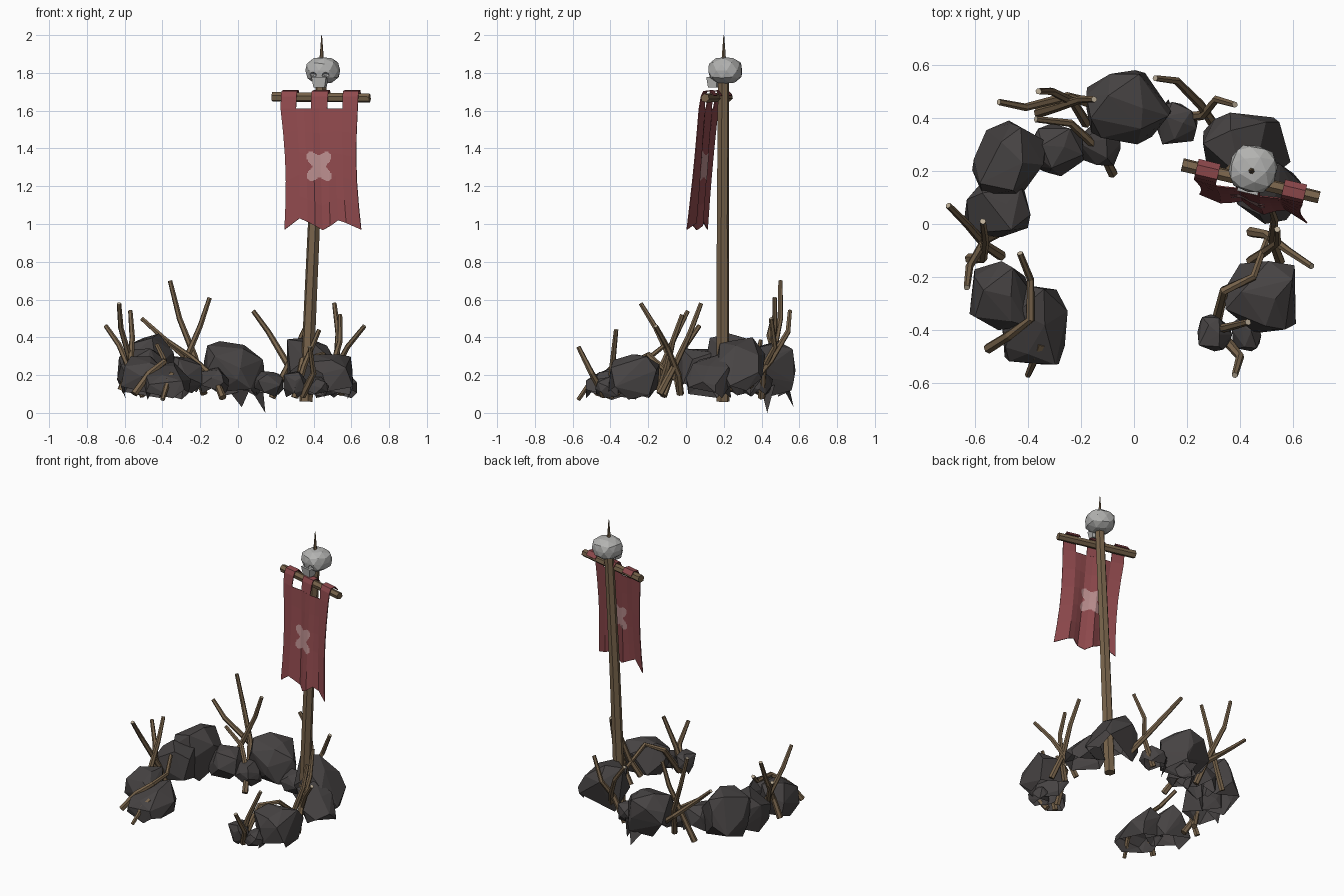
import bpy, bmesh, math, random
from mathutils import Vector, Matrix

if "Cube" in bpy.data.objects:
    bpy.data.objects.remove(bpy.data.objects["Cube"])

random.seed(11)


def mat(name, c):
    m = bpy.data.materials.new(name)
    m.diffuse_color = (*c, 1)
    m.use_nodes = True
    m.node_tree.nodes["Principled BSDF"].inputs["Base Color"].default_value = m.diffuse_color
    return m


ROCK = mat("dark rock", (0.062, 0.056, 0.056))
WOOD = mat("brown wood", (0.185, 0.125, 0.070))
CUT = mat("pale cut wood", (0.50, 0.42, 0.31))
RED = mat("red cloth", (0.275, 0.067, 0.074))
PINK = mat("faded pink emblem", (0.49, 0.27, 0.27))
BONE = mat("grey bone", (0.45, 0.45, 0.44))


def finish(bm, name, *mats):
    bmesh.ops.recalc_face_normals(bm, faces=bm.faces)
    me = bpy.data.meshes.new(name)
    bm.to_mesh(me)
    bm.free()
    ob = bpy.data.objects.new(name, me)
    for m in mats:
        me.materials.append(m)
    bpy.context.collection.objects.link(ob)
    return ob


def tube(name, pts, r0, r1, sides=6, tip=WOOD):
    """Faceted stick along a polyline, tapering from r0 to r1."""
    bm = bmesh.new()
    pts = [Vector(p) for p in pts]
    n = len(pts) - 1
    side = None
    rings = []
    for i, p in enumerate(pts):
        d = (pts[min(i + 1, n)] - pts[max(i - 1, 0)]).normalized()
        if side is None:
            side = d.orthogonal()
        side = (side - d * side.dot(d)).normalized()
        up = d.cross(side)
        r = r0 + (r1 - r0) * i / n
        rings.append([bm.verts.new(p + r * (side * math.cos(a) + up * math.sin(a)))
                      for a in (2 * math.pi * k / sides for k in range(sides))])
    for a, b in zip(rings, rings[1:]):
        for k in range(sides):
            j = (k + 1) % sides
            bm.faces.new((a[k], a[j], b[j], b[k]))
    bm.faces.new(rings[0])
    bm.faces.new(rings[-1]).material_index = 1
    return finish(bm, name, WOOD, tip)


def rock(name, x0, x1, y0, y1, z0, z1, sx=0.0, sy=0.0, n=20):
    """Angular boulder with an open underside; sx and sy tilt its top."""
    lo, hi = Vector((x0, y0, z0)), Vector((x1, y1, z1))
    pts = []
    for k in range(n):
        h = 1 - 2 * (k + 0.5) / n
        a = k * 2.39996 + random.uniform(-0.5, 0.5)
        w = math.sqrt(1 - h * h)
        v = Vector((w * math.cos(a), w * math.sin(a), h))
        v /= sum(abs(c) ** 3.5 for c in v) ** (1 / 3.5)
        v *= random.uniform(0.84, 1.0)
        v.z = (v.z + 1) * (1 + sx * v.x + sy * v.y)
        pts.append(v)
    mn = [min(p[i] for p in pts) for i in range(3)]
    mx = [max(p[i] for p in pts) for i in range(3)]
    bm = bmesh.new()
    for p in pts:
        bm.verts.new([lo[i] + (hi[i] - lo[i]) * (p[i] - mn[i]) / (mx[i] - mn[i]) for i in range(3)])
    bmesh.ops.convex_hull(bm, input=bm.verts)
    bmesh.ops.recalc_face_normals(bm, faces=bm.faces)
    bm.normal_update()
    bmesh.ops.delete(bm, geom=[f for f in bm.faces if f.normal.z < -0.6], context='FACES')
    bmesh.ops.delete(bm, geom=[v for v in bm.verts if not v.link_faces], context='VERTS')
    return finish(bm, name, ROCK)


# Horseshoe of boulders: bounds, then tilt of the top
boxes = [
    (0.34, 0.61, -0.41, -0.14, 0.07, 0.31, 0, 0.1), (0.24, 0.37, -0.48, -0.34, 0.08, 0.22),
    (0.37, 0.48, -0.48, -0.35, 0.08, 0.19), (0.26, 0.59, 0.16, 0.42, 0.08, 0.40, -0.3, 0),
    (0.38, 0.63, 0.00, 0.24, 0.07, 0.31, -0.35, 0.1), (0.08, 0.24, 0.30, 0.46, 0.08, 0.22),
    (-0.21, -0.05, 0.22, 0.40, 0.09, 0.24), (-0.39, -0.19, 0.18, 0.38, 0.10, 0.30),
    (-0.61, -0.33, 0.10, 0.39, 0.08, 0.42), (-0.64, -0.39, -0.05, 0.19, 0.08, 0.34)]
for i, b in enumerate(boxes):
    rock(f"boulder_{i + 1}", *b)
rock("front_left_boulder", -0.62, -0.38, -0.40, -0.14, 0.07, 0.30, 0, 0.1)
rock("front_left_low_boulder", -0.50, -0.25, -0.53, -0.23, 0.05, 0.27, 0, 0.25)
rock("back_boulder", -0.18, 0.14, 0.30, 0.58, 0.08, 0.38, -0.12, 0, 24)

# Thin shards hanging under the back boulder
bm = bmesh.new()
for tri in (((0.07, 0.40, 0.12), (0.13, 0.47, 0.15), (0.145, 0.43, 0.0)),
            ((-0.05, 0.55, 0.12), (0.06, 0.52, 0.12), (0.02, 0.57, 0.03))):
    bm.faces.new([bm.verts.new(p) for p in tri])
finish(bm, "back_boulder_shards", ROCK)

# Clusters of dry branches, each listed from root to tip
back_left = [
    [(-0.18, 0.38, 0.10), (-0.23, 0.46, 0.30), (-0.31, 0.50, 0.50), (-0.36, 0.50, 0.70)],
    [(-0.36, 0.42, 0.10), (-0.29, 0.44, 0.25), (-0.20, 0.47, 0.46), (-0.15, 0.47, 0.61)],
    [(-0.14, 0.45, 0.18), (-0.25, 0.48, 0.27), (-0.41, 0.44, 0.41), (-0.51, 0.46, 0.50)],
    [(-0.08, 0.19, 0.08), (-0.12, 0.27, 0.18), (-0.24, 0.38, 0.29), (-0.37, 0.395, 0.38)]]
back_right = [
    [(0.33, 0.33, 0.14), (0.25, 0.45, 0.28), (0.16, 0.54, 0.43), (0.08, 0.55, 0.54)],
    [(0.18, 0.40, 0.08), (0.26, 0.41, 0.24), (0.31, 0.47, 0.35), (0.38, 0.45, 0.50)]]
left = [
    [(-0.50, -0.12, 0.09), (-0.56, -0.08, 0.20), (-0.63, 0.0, 0.36), (-0.70, 0.07, 0.46)],
    [(-0.51, -0.03, 0.10), (-0.56, -0.06, 0.24), (-0.62, -0.16, 0.45), (-0.63, -0.24, 0.58)],
    [(-0.62, -0.13, 0.12), (-0.57, -0.13, 0.24), (-0.56, -0.06, 0.40), (-0.57, 0.01, 0.54)]]
right = [
    [(0.44, -0.03, 0.10), (0.50, -0.04, 0.20), (0.58, -0.10, 0.35), (0.67, -0.16, 0.46)],
    [(0.55, -0.14, 0.10), (0.52, -0.06, 0.25), (0.53, 0.02, 0.42), (0.51, 0.08, 0.58)],
    [(0.44, -0.14, 0.12), (0.50, -0.10, 0.24), (0.54, -0.07, 0.38), (0.54, -0.02, 0.52)]]
front = [
    [(0.34, -0.43, 0.09), (0.40, -0.50, 0.21), (0.38, -0.57, 0.35)],
    [(0.30, -0.40, 0.08), (0.35, -0.39, 0.25), (0.43, -0.37, 0.44)],
    [(0.31, -0.37, 0.10), (0.34, -0.25, 0.28), (0.45, -0.20, 0.31), (0.50, -0.06, 0.18)],
    [(-0.55, -0.47, 0.10), (-0.47, -0.42, 0.21), (-0.39, -0.36, 0.27), (-0.39, -0.21, 0.28), (-0.43, -0.11, 0.36)],
    [(-0.35, -0.45, 0.20), (-0.37, -0.50, 0.17), (-0.40, -0.57, 0.07)]]
for label, group in (("back_left", back_left), ("back_right", back_right),
                     ("left", left), ("right", right), ("front", front)):
    for i, path in enumerate(group):
        tube(f"{label}_branch_{i + 1}", path, 0.020, 0.012, tip=CUT)

# Leaning pole with sharpened top
tube("pole", [(0.36, 0.195, 0.06), (0.402, 0.195, 1.0), (0.442, 0.198, 1.75)], 0.036, 0.030)
tube("pole_spike", [(0.443, 0.2, 1.74), (0.443, 0.2, 1.86), (0.443, 0.2, 2.0)], 0.024, 0.002)

# Banner frame: local x runs along the crossbar, local -y faces the viewer
TURN = Matrix.Rotation(math.radians(-13.4), 4, 'Z')
BAR = Matrix.Translation((0.44, 0.162, 1.67)) @ TURN
tube("crossbar", [BAR @ Vector((-0.265, 0, 0.003)), BAR @ Vector((0.265, 0, -0.003))], 0.026, 0.024)

COLS = [-0.21, -0.125, -0.085, -0.045, 0, 0.045, 0.085, 0.125, 0.21]
FOLD = [0.0, 0.020, 0.006, -0.012, 0.008, 0.020, 0.0, -0.016, 0.012]
HEM = [0.97, 1.03, 1.012, 0.99, 0.968, 0.99, 1.02, 1.005, 0.97]
TOP = 1.61


def cloth(u, z, off=0.0):
    """Point on the hanging folded cloth, in world space."""
    t = (TOP - z) / 0.64
    k = max(i for i in range(8) if COLS[i] <= u + 1e-6)
    f = (u - COLS[k]) / (COLS[k + 1] - COLS[k])
    fold = FOLD[k] + f * (FOLD[k + 1] - FOLD[k])
    d = 0.042 + 0.05 * t + fold * (0.3 + 0.7 * t) + off
    x = u * (1 - 0.08 * math.sin(min(t, 1) * math.pi)) + 0.033 * t
    return BAR @ Vector((x, -d, z - 1.67))


# Banner sheet with ragged hem
bm = bmesh.new()
ROWS = 5
grid = [[bm.verts.new(cloth(u, TOP + (h - TOP) * r / ROWS)) for r in range(ROWS + 1)]
        for u, h in zip(COLS, HEM)]
for a, b in zip(grid, grid[1:]):
    for r in range(ROWS):
        bm.faces.new((a[r], b[r], b[r + 1], a[r + 1]))
# Three loops over the crossbar
for i, j in ((0, 1), (3, 5), (7, 8)):
    lines = [(grid[i][0], grid[j][0])]
    for d, z in ((0.034, 1.675), (0.022, 1.702), (-0.012, 1.706), (-0.034, 1.68)):
        lines.append(tuple(bm.verts.new(BAR @ Vector((COLS[k], -d, z - 1.67))) for k in (i, j)))
    for p, q in zip(lines, lines[1:]):
        bm.faces.new((p[0], p[1], q[1], q[0]))
banner = finish(bm, "banner", RED)
sol = banner.modifiers.new("thickness", 'SOLIDIFY')
sol.thickness = 0.005
sol.offset = 0

# Four-lobed emblem on both sides of the cloth
for name, off in (("emblem_front", 0.005), ("emblem_back", -0.005)):
    bm = bmesh.new()
    S, N = 0.006, 17
    for a in range(-N, N):
        for b in range(-N, N):
            x, z = (a + 0.5) * S, (b + 0.5) * S
            t = math.atan2(z, x)
            if math.hypot(x, z) < 0.074 - 0.023 * math.cos(4 * t) - 0.008 * math.cos(2 * t):
                bm.faces.new([bm.verts.new(cloth(-0.01 + (a + p) * S, 1.305 + (b + q) * S, off))
                              for p, q in ((0, 0), (1, 0), (1, 1), (0, 1))])
    bmesh.ops.remove_doubles(bm, verts=bm.verts, dist=0.0005)
    finish(bm, name, PINK)

# Skull impaled on the pole
HEAD = Matrix.Translation((0.447, 0.2, 1.81)) @ TURN


def ball(name, c, r, sub, power=2.0):
    """Faceted ball; a power above 2 makes it boxier."""
    bm = bmesh.new()
    bmesh.ops.create_icosphere(bm, subdivisions=sub, radius=1)
    for v in bm.verts:
        v.co /= sum(abs(c) ** power for c in v.co) ** (1 / power)
    bm.transform(HEAD @ Matrix.Translation(c) @ Matrix.Diagonal((*r, 1)))
    return finish(bm, name, BONE)


def wedge(name, c, size, taper):
    """Box whose lower end is narrowed."""
    bm = bmesh.new()
    bmesh.ops.create_cube(bm, size=1)
    for v in bm.verts:
        if v.co.z < 0:
            v.co.x *= taper
            v.co.y *= taper
    bm.transform(HEAD @ Matrix.Translation(c) @ Matrix.Diagonal((*size, 1)))
    return finish(bm, name, BONE)


cranium = ball("skull_cranium", (0, 0.008, 0.003), (0.090, 0.089, 0.070), 2, 2.7)
wedge("skull_jaw", (0, -0.056, -0.060), (0.080, 0.060, 0.056), 0.75)
for s, n in ((-1, "left"), (1, "right")):
    cutter = ball(f"{n}_eye_cutter", (s * 0.035, -0.080, -0.022), (0.023, 0.035, 0.018), 1)
    cutter.hide_render = True
    cutter.hide_set(True)
    mod = cranium.modifiers.new(f"{n}_eye_socket", 'BOOLEAN')
    mod.operation = 'DIFFERENCE'
    mod.object = cutter
